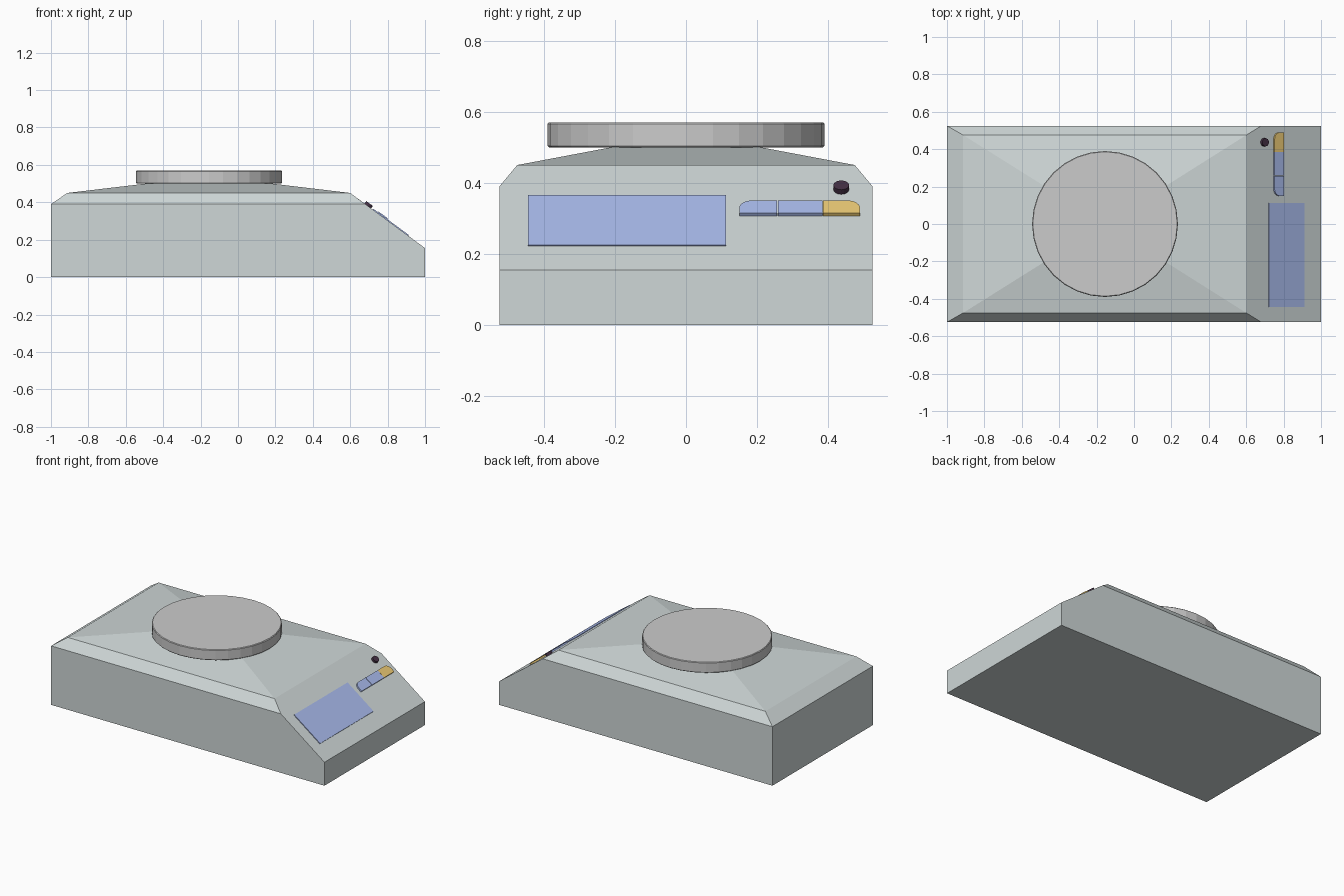
import bpy, bmesh
from math import pi, sin, cos
from mathutils import Vector

if "Cube" in bpy.data.objects:
    bpy.data.objects.remove(bpy.data.objects["Cube"])

DOWN = Vector((0.40, 0, -0.295)).normalized()   # down the control slope
OUT = Vector((0.295, 0, 0.40)).normalized()     # away from the control slope
TOP = Vector((0.60, 0, 0.45))                   # upper edge of the slope


def material(name, rgb):
    m = bpy.data.materials.new(name)
    m.diffuse_color = (*rgb, 1)
    m.use_nodes = True
    m.node_tree.nodes["Principled BSDF"].inputs["Base Color"].default_value = m.diffuse_color
    return m


def finish(bm, name, mat=None):
    bmesh.ops.recalc_face_normals(bm, faces=bm.faces[:])
    me = bpy.data.meshes.new(name)
    bm.to_mesh(me)
    bm.free()
    ob = bpy.data.objects.new(name, me)
    bpy.context.collection.objects.link(ob)
    if mat:
        me.materials.append(mat)
    return ob


def slope_panel(name, outline, height, mat):
    """Raised plate on the control slope; outline is (y, distance down slope)."""
    bm = bmesh.new()
    base = [bm.verts.new(TOP + DOWN * s + Vector((0, y, 0)) - OUT * 0.005) for y, s in outline]
    f = bm.faces.new(base)
    top = bmesh.ops.extrude_face_region(bm, geom=[f], use_keep_orig=True)["geom"]
    bmesh.ops.translate(bm, vec=OUT * (height + 0.005),
                        verts=[v for v in top if isinstance(v, bmesh.types.BMVert)])
    return finish(bm, name, mat)


def rect(y0, y1, s0, s1):
    return [(y0, s0), (y1, s0), (y1, s1), (y0, s1)]


def end_key(y_in, y_out, s0, s1):
    """Key outline whose upper outer corner is rounded."""
    d = 1 if y_out > y_in else -1
    ry, rs = 0.034, (s1 - s0) * 0.6
    arc = [(y_out - d * ry * (1 - sin(a)), s0 + rs * (1 - cos(a)))
           for a in (i * pi / 12 for i in range(7))]
    return [(y_in, s1), (y_in, s0)] + arc + [(y_out, s1)]


grey_body = material("body_grey", (0.62, 0.68, 0.68))
blue = material("display_blue", (0.40, 0.50, 0.85))
orange = material("key_orange", (0.85, 0.60, 0.18))
black = material("dark", (0.06, 0.03, 0.06))
plate_grey = material("plate_grey", (0.70, 0.70, 0.70))

# housing: stacked rectangular rings (x left, x right, half depth, z)
bm = bmesh.new()


def ring(x0, x1, hy, z, z_right=None):
    zr = z if z_right is None else z_right
    return [bm.verts.new(p) for p in
            ((x0, -hy, z), (x1, -hy, zr), (x1, hy, zr), (x0, hy, z))]


floor = ring(-1, 1, 0.525, 0)
wall = ring(-1, 0.681, 0.525, 0.39)
lip = ring(1, 1, 0.525, 0.155)
rim = ring(-0.913, 0.60, 0.475, 0.45)
crown = ring(-0.322, 0.012, 0.104, 0.52)
bmesh.ops.delete(bm, geom=[lip[0], lip[3]], context='VERTS')
f1, f2 = lip[1], lip[2]
bm.faces.new(floor)
bm.faces.new((floor[0], floor[1], f1, wall[1], wall[0]))
bm.faces.new((floor[3], floor[2], f2, wall[2], wall[3]))
bm.faces.new((floor[1], floor[2], f2, f1))
bm.faces.new((floor[0], floor[3], wall[3], wall[0]))
bm.faces.new((f1, f2, wall[2], rim[2], rim[1], wall[1]))
for i in (0, 2, 3):
    j = (i + 1) % 4
    bm.faces.new((wall[i], wall[j], rim[j], rim[i]))
for i in range(4):
    j = (i + 1) % 4
    bm.faces.new((rim[i], rim[j], crown[j], crown[i]))
bm.faces.new(crown)
finish(bm, "housing", grey_body)

# weighing plate
bpy.ops.mesh.primitive_cylinder_add(vertices=32, radius=0.39, depth=0.07,
                                    location=(-0.155, 0, 0.535))
plate = bpy.context.object
plate.name = "weighing_plate"
plate.data.materials.append(plate_grey)
bev = plate.modifiers.new("edge", 'BEVEL')
bev.width = 0.004
bev.limit_method = 'ANGLE'

# display and keys
slope_panel("display", rect(-0.445, 0.113, 0.149, 0.385), 0.005, blue)
slope_panel("left_key", end_key(0.256, 0.15, 0.182, 0.242), 0.01, blue)
slope_panel("middle_key", rect(0.259, 0.384, 0.182, 0.242), 0.01, blue)
slope_panel("right_key", end_key(0.385, 0.49, 0.182, 0.242), 0.01, orange)

# round level indicator
circle = [(0.437 + 0.022 * cos(i * pi / 8), 0.117 + 0.022 * sin(i * pi / 8)) for i in range(16)]
slope_panel("level_indicator", circle, 0.016, black)
